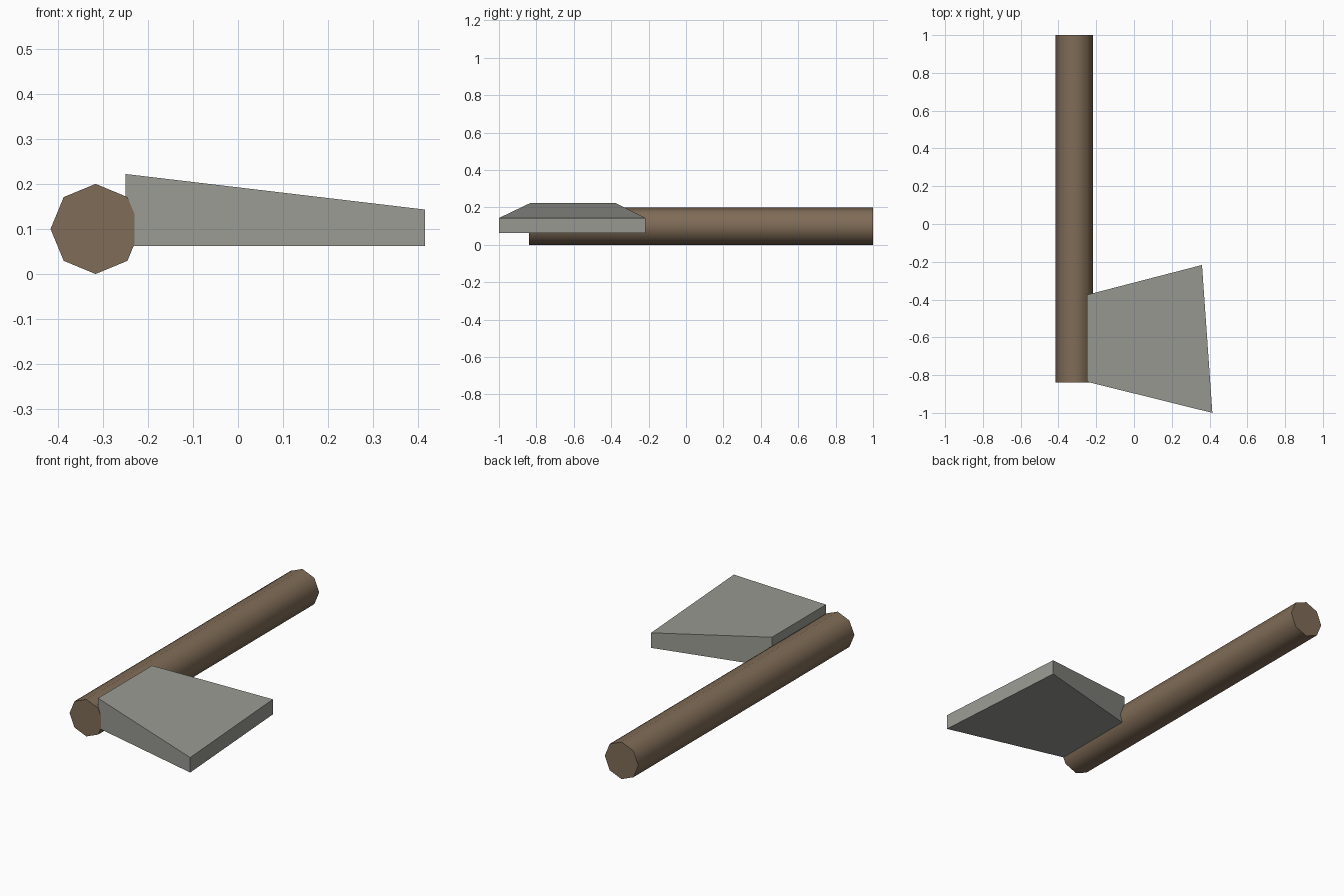
import bpy, bmesh, math

cube = bpy.data.objects.get("Cube")
if cube:
    bpy.data.objects.remove(cube, do_unlink=True)


def make_material(name, rgb):
    mat = bpy.data.materials.new(name)
    mat.use_nodes = True
    mat.diffuse_color = (*rgb, 1)
    mat.node_tree.nodes["Principled BSDF"].inputs["Base Color"].default_value = (*rgb, 1)
    return mat


wood = make_material("brown_wood", (0.216, 0.15, 0.095))
stone = make_material("grey_stone", (0.32, 0.325, 0.29))

# Handle: eight-sided rod lying along y, corner pointing up
front, back, radius = -0.84, 1.0, 0.1
bpy.ops.mesh.primitive_cylinder_add(
    vertices=8, radius=radius, depth=back - front,
    location=(-0.316, (front + back) / 2, radius), rotation=(math.pi / 2, 0, 0))
handle = bpy.context.object
handle.name = "handle"
handle.data.materials.append(wood)
bpy.ops.object.shade_smooth_by_angle(angle=math.radians(60))

# Blade: flat-bottomed wedge, flaring and thinning toward its edge
base = 0.062
outline = [(-0.25, -0.835, 0.222), (0.415, -1.0, 0.143),
           (0.36, -0.217, 0.143), (-0.25, -0.375, 0.222)]
bm = bmesh.new()
lower = [bm.verts.new((x, y, base)) for x, y, top in outline]
upper = [bm.verts.new(corner) for corner in outline]
bm.faces.new(lower[::-1])
bm.faces.new(upper)
for i in range(4):
    j = (i + 1) % 4
    bm.faces.new((lower[i], lower[j], upper[j], upper[i]))
mesh = bpy.data.meshes.new("blade")
bm.to_mesh(mesh)
bm.free()
mesh.materials.append(stone)
blade = bpy.data.objects.new("blade", mesh)
bpy.context.collection.objects.link(blade)
